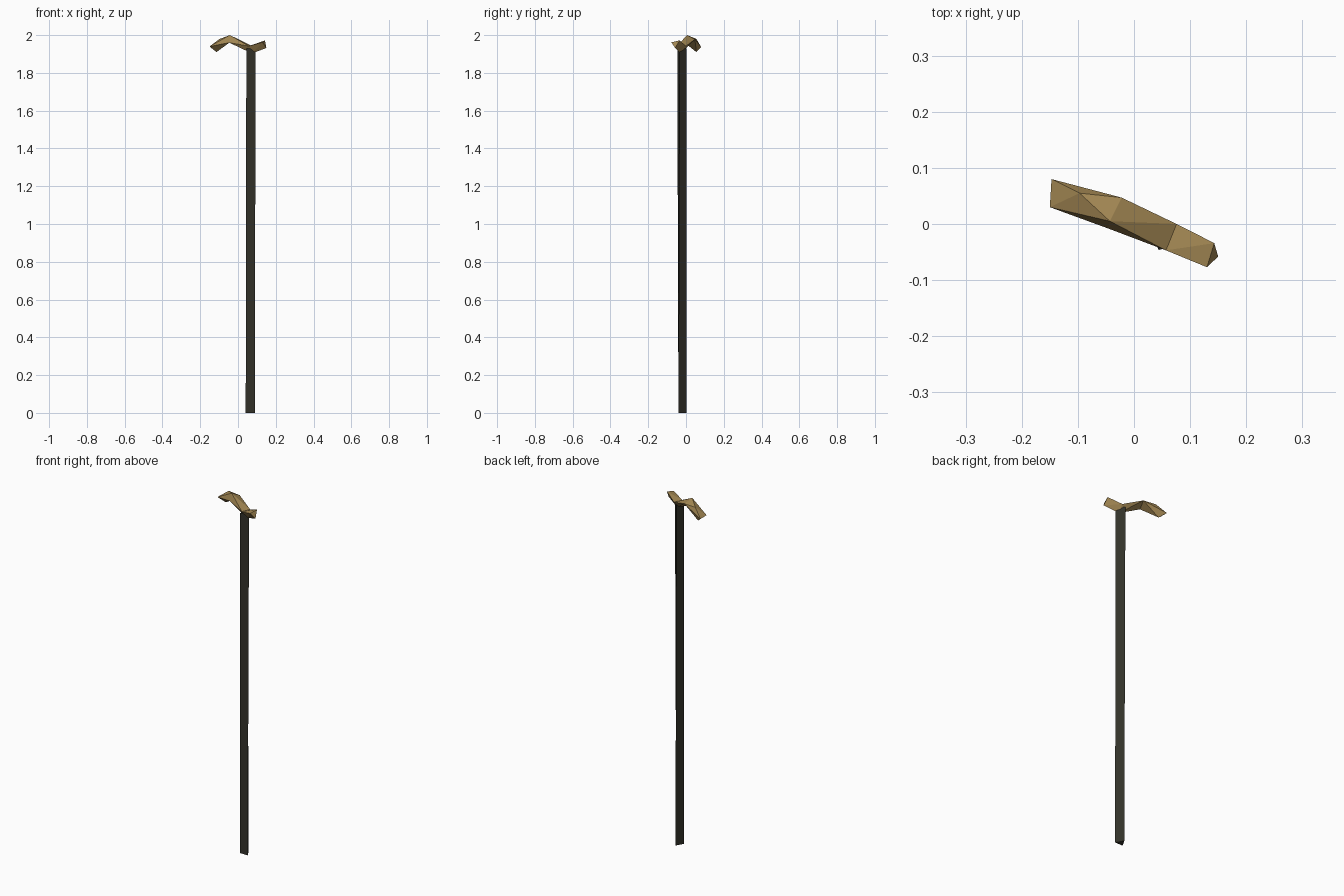
import bpy, bmesh, math

if "Cube" in bpy.data.objects:
    bpy.data.objects.remove(bpy.data.objects["Cube"])


def material(name, rgb):
    m = bpy.data.materials.new(name)
    m.diffuse_color = (*rgb, 1)
    m.use_nodes = True
    m.node_tree.nodes["Principled BSDF"].inputs["Base Color"].default_value = m.diffuse_color
    return m


def finish(name, bm, mat):
    bmesh.ops.recalc_face_normals(bm, faces=bm.faces)
    me = bpy.data.meshes.new(name)
    bm.to_mesh(me)
    bm.free()
    me.materials.append(mat)
    ob = bpy.data.objects.new(name, me)
    bpy.context.collection.objects.link(ob)
    return ob


brass = material("aged brass", (0.36, 0.24, 0.085))
ebony = material("dark wood", (0.032, 0.031, 0.022))

# Shaft: three-sided, slightly wider and twisted towards the top
bm = bmesh.new()
rings = []
for z, r, turn in ((0, 0.028, 0), (1.93, 0.029, 14)):
    rings.append([bm.verts.new((0.065 + r * math.cos(math.radians(a + turn)),
                                -0.026 + r * math.sin(math.radians(a + turn)), z))
                  for a in (90, 210, 330)])
for i in range(3):
    j = (i + 1) % 3
    bm.faces.new((rings[0][i], rings[0][j], rings[1][j], rings[1][i]))
for ring in rings:
    bm.faces.new(ring)
finish("shaft", bm, ebony)

# Handle: faceted curved grip, each stretch wrapped around two cross-sections
short_end = [(0.13, -0.077, 1.962), (0.143, -0.034, 1.972), (0.15, -0.058, 1.932)]
collar = [(0.057, -0.047, 1.942), (0.076, 0.0, 1.942), (0.074, -0.027, 1.903)]
arch = [(-0.043, 0.005, 2.0), (-0.022, 0.047, 1.978), (-0.046, -0.008, 1.96)]
crest = [(-0.097, 0.055, 1.98), (-0.06, 0.05, 1.957)]
long_end = [(-0.15, 0.03, 1.94), (-0.147, 0.08, 1.937), (-0.114, 0.055, 1.91)]
for name, pts in (("handle_short_end", short_end + collar),
                  ("handle_middle", collar + arch),
                  ("handle_long_end", arch + crest + long_end)):
    bm = bmesh.new()
    for p in pts:
        bm.verts.new(p)
    bmesh.ops.convex_hull(bm, input=bm.verts)
    finish(name, bm, brass)
